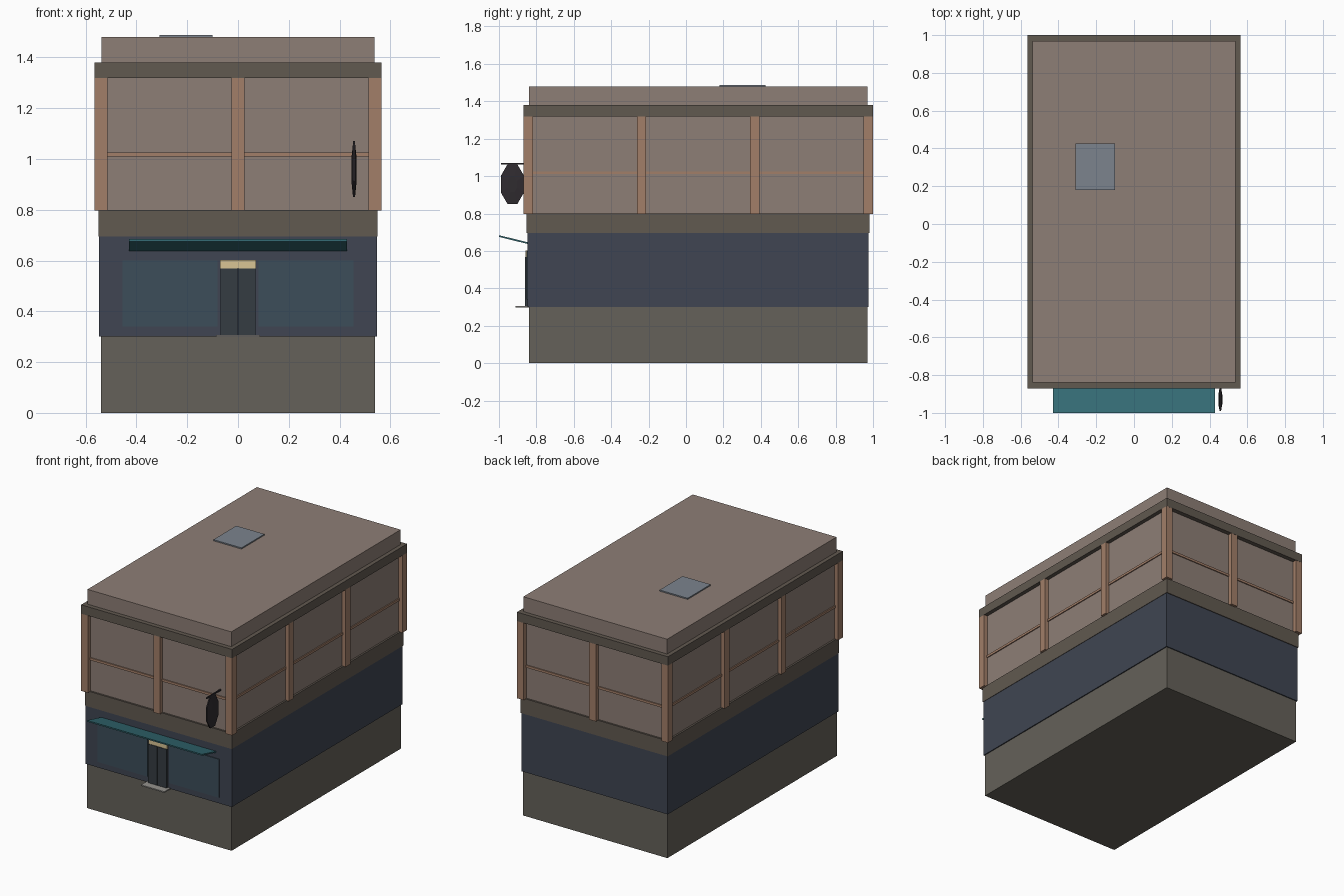
import bpy, bmesh, math

if "Cube" in bpy.data.objects:
    bpy.data.objects.remove(bpy.data.objects["Cube"])

def mat(name, r, g, b):
    m = bpy.data.materials.new(name)
    m.diffuse_color = (r, g, b, 1)
    m.use_nodes = True
    m.node_tree.nodes["Principled BSDF"].inputs["Base Color"].default_value = m.diffuse_color
    return m

WALL = mat("taupe_wall", 0.27, 0.21, 0.18)
STONE = mat("stone_base", 0.13, 0.12, 0.10)
NAVY = mat("navy_shopfront", 0.05, 0.06, 0.085)
TRIM = mat("dark_trim", 0.12, 0.10, 0.08)
WOOD = mat("timber", 0.36, 0.21, 0.14)
GLASS = mat("glass", 0.045, 0.075, 0.10)
TEAL = mat("teal_awning", 0.035, 0.15, 0.18)
DOOR = mat("door_dark", 0.035, 0.045, 0.055)
CREAM = mat("lit_transom", 0.70, 0.56, 0.30)
GREY = mat("step_grey", 0.30, 0.29, 0.27)
HATCH = mat("skylight_blue", 0.20, 0.23, 0.27)
BLACK = mat("sign_black", 0.03, 0.025, 0.03)

def finish(name, bm, m):
    bmesh.ops.recalc_face_normals(bm, faces=bm.faces[:])
    me = bpy.data.meshes.new(name)
    bm.to_mesh(me)
    bm.free()
    me.materials.append(m)
    ob = bpy.data.objects.new(name, me)
    bpy.context.collection.objects.link(ob)
    return ob

def box(name, x0, x1, y0, y1, z0, z1, m):
    bm = bmesh.new()
    bmesh.ops.create_cube(bm, size=1)
    for v in bm.verts:
        v.co = (x1 if v.co.x > 0 else x0, y1 if v.co.y > 0 else y0, z1 if v.co.z > 0 else z0)
    return finish(name, bm, m)

CY = 0.065  # centre of the building in y

def tier(name, hx, hy, z0, z1, m):
    return box(name, -hx, hx, CY - hy, CY + hy, z0, z1, m)

# Stacked storeys
tier("stone_base", 0.54, 0.905, 0, 0.30, STONE)
tier("shop_storey", 0.547, 0.912, 0.30, 0.695, NAVY)
tier("sign_band", 0.55, 0.917, 0.695, 0.80, TRIM)
tier("upper_wall", 0.538, 0.905, 0.80, 1.48, WALL)
tier("cornice", 0.565, 0.935, 1.32, 1.38, TRIM)
tier("mid_rail", 0.545, 0.912, 1.01, 1.026, WOOD)

# Timber posts round the perimeter
px, py, h = 0.54, 0.909, 0.025
spots = [(x, s * py) for s in (-1, 1) for x in (-px, 0, px)]
spots += [(s * px, y) for s in (-1, 1) for y in (-py / 3, py / 3)]
for x, y in spots:
    box("timber_post", x - h, x + h, CY + y - h, CY + y + h, 0.797, 1.32, WOOD)

# Roof skylight
box("roof_skylight", -0.31, -0.10, 0.18, 0.425, 1.475, 1.488, HATCH)

# Shop windows, mirrored about the door
for s in (-1, 1):
    a, b = sorted((s * 0.08, s * 0.455))
    box("shop_window", a, b, -0.852, -0.84, 0.34, 0.60, GLASS)
    a, b = sorted((s * 0.001, s * 0.069))
    box("door_leaf", a, b, -0.862, -0.84, 0.303, 0.568, DOOR)
box("door_transom", -0.07, 0.07, -0.858, -0.84, 0.568, 0.602, CREAM)
box("door_step", -0.087, 0.087, -0.912, -0.84, 0.298, 0.306, GREY)

# Awning rising outwards from the wall
bm = bmesh.new()
prof = [(-0.845, 0.637), (-1.0, 0.675), (-1.0, 0.684), (-0.845, 0.646)]
f = bm.faces.new([bm.verts.new((-0.43, y, z)) for y, z in prof])
ext = bmesh.ops.extrude_face_region(bm, geom=[f])
bmesh.ops.translate(bm, vec=(0.86, 0, 0), verts=[g for g in ext["geom"] if isinstance(g, bmesh.types.BMVert)])
finish("awning", bm, TEAL)

# Hanging octagonal sign, thicker towards its middle
bm = bmesh.new()
rings = []
for x, k in ((-0.0105, 0.4), (-0.004, 1), (0.004, 1), (0.0105, 0.4)):
    ring = []
    for i in range(8):
        a = math.radians(22.5 + 45 * i)
        c = 1 / math.cos(math.radians(22.5))
        ring.append(bm.verts.new((0.457 + x, -0.928 + 0.062 * k * c * math.cos(a),
                                  0.957 + 0.107 * k * c * math.sin(a))))
    rings.append(ring)
for r, q in zip(rings, rings[1:]):
    for i in range(8):
        j = (i + 1) % 8
        bm.faces.new((r[i], r[j], q[j], q[i]))
bm.faces.new(rings[0])
bm.faces.new(rings[-1])
finish("hanging_sign", bm, BLACK)
box("sign_bracket", 0.453, 0.461, -0.99, -0.84, 1.062, 1.071, BLACK)
